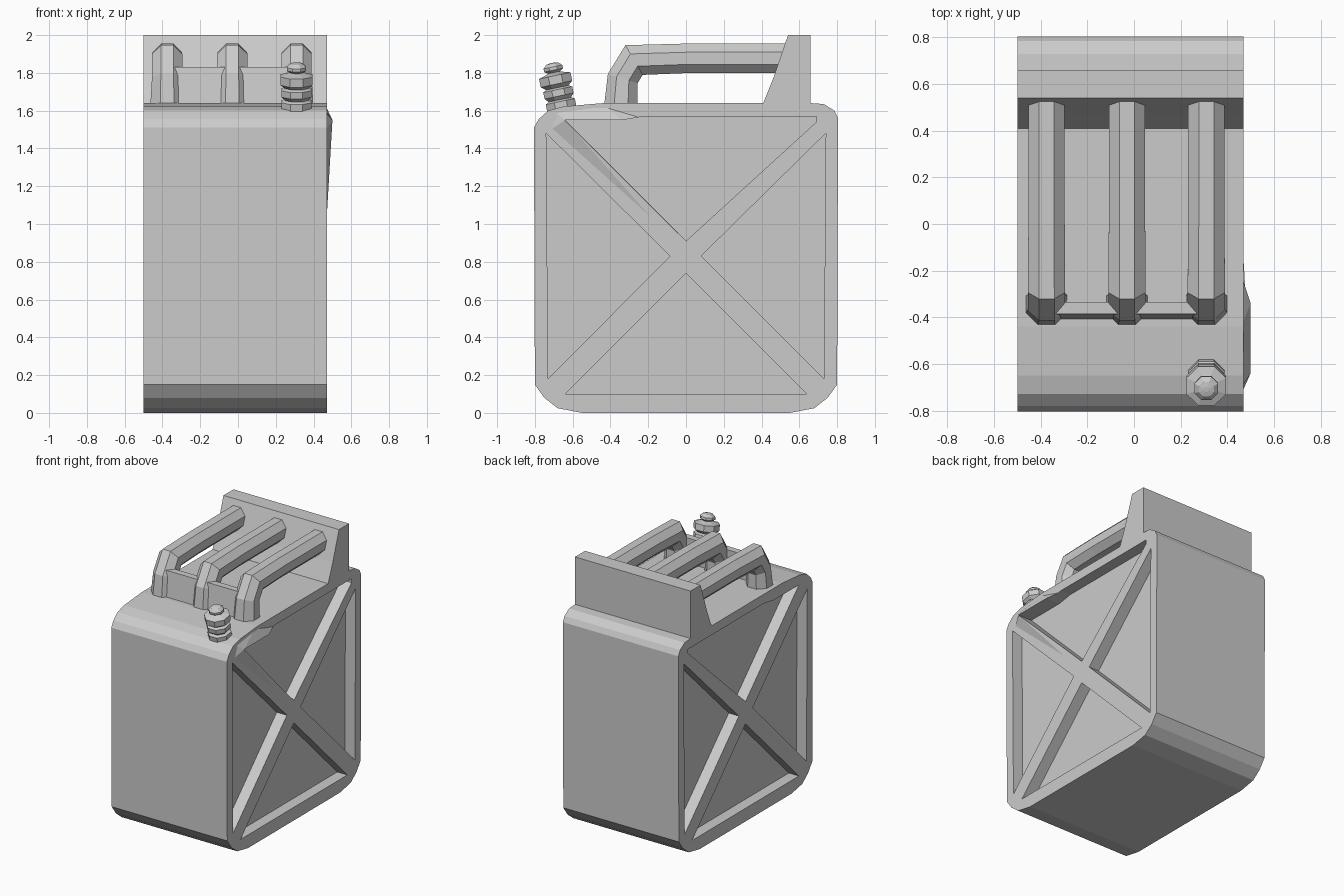
import bpy, bmesh
from math import sin, cos, pi
from mathutils import Vector

if "Cube" in bpy.data.objects:
    bpy.data.objects.remove(bpy.data.objects["Cube"])

X0, X1 = -0.5, 0.47
DEPTH = 0.085


def finish(bm, name):
    bmesh.ops.recalc_face_normals(bm, faces=bm.faces[:])
    me = bpy.data.meshes.new(name)
    bm.to_mesh(me)
    bm.free()
    ob = bpy.data.objects.new(name, me)
    bpy.context.collection.objects.link(ob)
    return ob


def prism(name, profile, x0, x1):
    """Extrude a (y, z) outline along x."""
    bm = bmesh.new()
    a = [bm.verts.new((x0, y, z)) for y, z in profile]
    b = [bm.verts.new((x1, y, z)) for y, z in profile]
    bm.faces.new(a)
    bm.faces.new(b)
    n = len(a)
    for i in range(n):
        j = (i + 1) % n
        bm.faces.new((a[i], a[j], b[j], b[i]))
    return finish(bm, name)


def skin(bm, rings):
    """Join equal rings of vertices and cap both ends."""
    n = len(rings[0])
    for r, s in zip(rings, rings[1:]):
        for i in range(n):
            j = (i + 1) % n
            bm.faces.new((r[i], r[j], s[j], s[i]))
    bm.faces.new(rings[0])
    bm.faces.new(rings[-1])


def tube(name, path, cx):
    """Octagonal tube along (y, z, radius) points with mitred bends."""
    bm = bmesh.new()
    pts = [Vector((cx, y, z)) for y, z, r in path]
    rings = []
    for i, p in enumerate(pts):
        d0 = (p - pts[max(i - 1, 0)]).normalized() if i else (pts[1] - p).normalized()
        d1 = (pts[i + 1] - p).normalized() if i < len(pts) - 1 else d0
        d = (d0 + d1).normalized()
        nrm = Vector((0, -d.z, d.y)) / d.dot(d0)
        r = path[i][2] / cos(pi / 8)
        ring = []
        for k in range(8):
            a = pi / 8 + k * pi / 4
            ring.append(bm.verts.new(p + Vector((1, 0, 0)) * r * cos(a) + nrm * r * sin(a)))
        rings.append(ring)
    skin(bm, rings)
    return finish(bm, name)


def lathe(name, profile, sides):
    bm = bmesh.new()
    rings = [[bm.verts.new((r * cos(2 * pi * (k + .5) / sides), r * sin(2 * pi * (k + .5) / sides), h))
              for k in range(sides)] for r, h in profile]
    skin(bm, rings)
    return finish(bm, name)


def hull(name, pts):
    bm = bmesh.new()
    vs = [bm.verts.new(p) for p in pts]
    res = bmesh.ops.convex_hull(bm, input=vs)
    loose = [v for v in bm.verts if not v.link_faces]
    bmesh.ops.delete(bm, geom=loose, context='VERTS')
    return finish(bm, name)


# Can body with rounded corners
body = prism("can_body", [
    (-0.55, 0), (0.55, 0), (0.68, 0.025), (0.75, 0.08), (0.8, 0.15),
    (0.805, 1.56), (0.785, 1.6), (0.73, 1.635), (0.66, 1.64), (-0.44, 1.64),
    (-0.65, 1.622), (-0.73, 1.6), (-0.78, 1.555), (-0.805, 1.51),
    (-0.8, 0.15), (-0.75, 0.08), (-0.68, 0.025)], X0, X1)

# Four recessed panels on each side, leaving an X brace
panels = [
    [(-0.74, 1.48), (-0.085, 0.83), (-0.73, 0.18)],
    [(0, 0.74), (0.64, 0.10), (-0.64, 0.10)],
    [(0.08, 0.83), (0.74, 1.48), (0.73, 0.18)],
    [(0, 0.91), (-0.64, 1.55), (-0.34, 1.55), (-0.22, 1.57), (0.69, 1.57), (0.69, 1.54)],
]
bpy.context.view_layer.objects.active = body
for x0, x1 in ((X0 - 0.1, X0 + DEPTH), (X1 - DEPTH, X1 + 0.1)):
    for outline in panels:
        cutter = prism("panel_cutter", outline, x0, x1)
        cutter.hide_render = True
        mod = body.modifiers.new("recess", 'BOOLEAN')
        mod.operation = 'DIFFERENCE'
        mod.solver = 'EXACT'
        mod.object = cutter
        bpy.ops.object.modifier_apply(modifier=mod.name)
        bpy.data.objects.remove(cutter)

# Dented-out upper arm of the brace and rim on the right side
B = X1 - 0.01
hull("raised_brace_arm", [(B, -0.73, 1.49), (B, -0.04, 0.87), (B, 0, 0.91), (B, -0.64, 1.55),
                          (B, -0.69, 1.6), (0.5, -0.64, 1.55)])
hull("raised_rim", [(B, -0.7, 1.6), (B, -0.64, 1.55), (B, -0.34, 1.55), (B, -0.22, 1.57),
                    (B, -0.44, 1.635), (0.5, -0.64, 1.55), (0.5, -0.34, 1.55)])

# Raised block at the back that the handles run into
prism("rear_block", [(0.405, 1.63), (0.465, 1.78), (0.54, 2.0), (0.66, 2.0), (0.66, 1.63)], X0, X1)

# Three parallel handles
for side, cx in (("left", -0.375), ("middle", -0.03), ("right", 0.31)):
    tube("handle_" + side, [(-0.345, 1.61, 0.09), (-0.335, 1.77, 0.08),
                            (-0.275, 1.868, 0.08), (0, 1.877, 0.078), (0.56, 1.877, 0.078)], cx)

# Webs joining the front legs of the handles
for side, a, b in (("left", -0.36, -0.05), ("right", -0.01, 0.29)):
    prism("handle_web_" + side, [(-0.41, 1.62), (-0.385, 1.83), (-0.335, 1.83), (-0.335, 1.62)], a, b)

# Tilted filler spout with stacked collars and a knob
cap = lathe("filler_cap", [
    (0.085, 0), (0.085, 0.075), (0.065, 0.085), (0.085, 0.105), (0.085, 0.14), (0.065, 0.15),
    (0.092, 0.17), (0.092, 0.215), (0.055, 0.225), (0.035, 0.232), (0.055, 0.245),
    (0.055, 0.262), (0.035, 0.28), (0.012, 0.284)], 8)
cap.location = (0.31, -0.65, 1.575)
cap.rotation_euler = (0.21, 0, 0)
